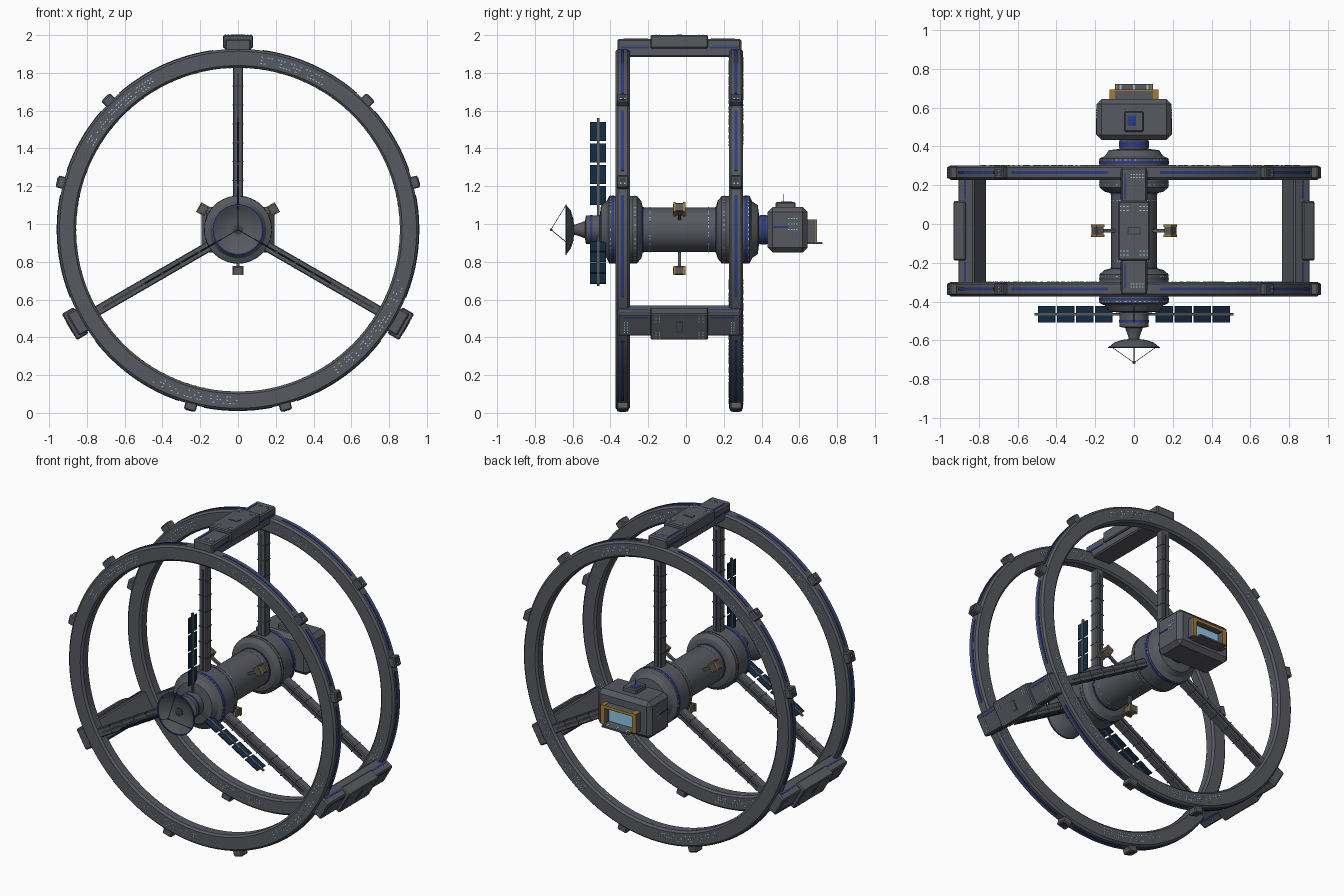
import bpy, math, random
from mathutils import Matrix, Vector

if "Cube" in bpy.data.objects:
    bpy.data.objects.remove(bpy.data.objects["Cube"])

random.seed(4)
CY, CZ = -0.035, 0.97          # middle of the twin rings, height of the hub axis
RINGS = (-0.335, 0.265)        # y of each ring
ARMS = (90, 210, 330)          # spoke / bridge directions
GAPS = (30, 150, 270)          # directions between the spokes


def material(name, rgb):
    m = bpy.data.materials.new(name)
    m.diffuse_color = (*rgb, 1)
    m.use_nodes = True
    m.node_tree.nodes["Principled BSDF"].inputs["Base Color"].default_value = m.diffuse_color
    return m


HULL = material("hull grey", (0.095, 0.10, 0.115))
DARK = material("dark panel grey", (0.045, 0.048, 0.056))
BLUE = material("navy stripe", (0.022, 0.045, 0.23))
GLOW = material("window blue", (0.28, 0.58, 0.80))
GOLD = material("amber trim", (0.36, 0.20, 0.03))
SOLAR = material("solar cell", (0.007, 0.025, 0.055))


def finish(name, verts, faces, mat, bevel=0):
    me = bpy.data.meshes.new(name)
    me.from_pydata(verts, [], faces)
    me.materials.append(mat)
    ob = bpy.data.objects.new(name, me)
    bpy.context.collection.objects.link(ob)
    if bevel:
        b = ob.modifiers.new("bevel", "BEVEL")
        b.width, b.segments = bevel, 1
    return ob


def boxes(name, mat, items, bevel=0):
    """One object from many boxes, each (matrix, size)."""
    verts, faces = [], []
    for m, s in items:
        n = len(verts)
        verts += [m @ Vector((x * s[0] / 2, y * s[1] / 2, z * s[2] / 2))
                  for x in (-1, 1) for y in (-1, 1) for z in (-1, 1)]
        faces += [[n + i for i in f] for f in ((0, 1, 3, 2), (4, 6, 7, 5), (0, 4, 5, 1),
                                               (2, 3, 7, 6), (0, 2, 6, 4), (1, 5, 7, 3))]
    return finish(name, verts, faces, mat, bevel)


def frame(deg, y, r, t=0):
    """Local x = tangent, y = hub axis, z = outward."""
    a = math.radians(deg)
    c, s = math.cos(a), math.sin(a)
    return Matrix(((s, 0, c, r * c + t * s), (0, 1, 0, y),
                   (-c, 0, s, CZ + r * s - t * c), (0, 0, 0, 1)))


def at(x, y, z):
    return Matrix.Translation((x, y, z))


def rod(p, q, w):
    p, q = Vector(p), Vector(q)
    d = q - p
    return (at(*((p + q) / 2)) @ d.to_track_quat('Z', 'Y').to_matrix().to_4x4(), (w, w, d.length))


def lathe(name, profile, mat, segs=48, arc=None, closed=False, angle=25):
    """Turn (y, r) points round the hub axis; arc = (start, end) degrees for a part turn."""
    a0, a1 = arc or (0, 360)
    n, k = (segs + 1 if arc else segs), len(profile)
    verts, faces = [], []
    for i in range(n):
        a = math.radians(a0 + (a1 - a0) * i / segs)
        verts += [(r * math.cos(a), y, CZ + r * math.sin(a)) for y, r in profile]
    for i in range(segs):
        j = (i + 1) % n
        for p in range(k if closed else k - 1):
            q = (p + 1) % k
            faces.append((i * k + p, i * k + q, j * k + q, j * k + p))
    if arc:
        faces += [tuple(range(k))[::-1], tuple(range((n - 1) * k, n * k))]
    elif not closed:
        faces += [tuple(i * k for i in range(n)), tuple(i * k + k - 1 for i in range(n))[::-1]]
    ob = finish(name, verts, faces, mat)
    ob.data.shade_smooth()
    ob.data.set_sharp_from_angle(angle=math.radians(angle))
    return ob


def band(name, y0, y1, r, mat, arc=None, segs=48):
    return lathe(name, [(y0, r - 0.01), (y0, r), (y1, r), (y1, r - 0.01)], mat, segs, arc, True)


# Twin habitat rings with chamfered section, blue rim stripes and windows
w, c, R0, R1 = 0.0375, 0.012, 0.857, 0.957
ring_windows = []
for y in RINGS:
    lathe("habitat_ring", [(y - w, R0 + c), (y - w, R1 - c), (y - w + c, R1), (y + w - c, R1),
                           (y + w, R1 - c), (y + w, R0 + c), (y + w - c, R0), (y - w + c, R0)],
          HULL, 120, closed=True)
    for g in GAPS:
        for a, b in ((-52, -19), (-11, 11), (19, 52)):
            band("ring_stripe", y - 0.008, y + 0.008, R1 + 0.003, BLUE, (g + a, g + b), 20)
    for side in (-1, 1):
        for a, b in ((60, 82), (120, 150), (241, 270), (305, 343)):
            for r in (0.888, 0.905, 0.922):
                d = a
                while d < b:
                    if random.random() < 0.5:
                        ring_windows.append((frame(d, y + side * w, r), (0.009, 0.004, 0.005)))
                    d += 1.1
    for d in range(0, 360, 3):      # sparse lights on the inner rim
        if random.random() < 0.35:
            ring_windows.append((frame(d, y + random.choice((-.012, .012)), R0), (0.012, 0.005, 0.003)))
boxes("ring_windows", GLOW, ring_windows)

# Small pods on the ring rims
pods = [(g + o, y) for g in GAPS for o in (-15, 15) for y in RINGS]
boxes("ring_pods", HULL, [(frame(a, y, 0.966), (0.064, 0.062, 0.05)) for a, y in pods], 0.006)
boxes("ring_pod_caps", DARK, [(frame(a, y, 0.991), (0.04, 0.036, 0.004)) for a, y in pods])
boxes("ring_pod_lights", GLOW, [(frame(a, y + o, 0.992, 0.012), (0.006, 0.008, 0.005))
                                for a, y in pods for o in (-0.01, 0.01)])

# Spokes with dark seams
spokes = [(a, y) for a in ARMS for y in RINGS]
boxes("spokes", HULL, [(frame(a, y, 0.49), (0.054, 0.054, 0.78)) for a, y in spokes], 0.005)
boxes("spoke_seams", DARK, [(frame(a, y, 0.26 + 0.1 * i), (0.057, 0.057, 0.005))
                            for a, y in spokes for i in range(6)])
boxes("spoke_ribs", DARK, [(frame(a, y, 0.5), (0.012, 0.060, 0.66)) for a, y in spokes])

# Bridges joining the rings, with raised deck, hatch, stripes and windows
boxes("bridges", HULL, [(frame(a, CY, 0.962), (0.136, 0.655, 0.096)) for a in ARMS], 0.008)
boxes("bridge_decks", HULL, [(frame(a, CY, 0.995), (0.16, 0.305, 0.07)) for a in ARMS], 0.006)
boxes("bridge_hatch_rims", DARK, [(frame(a, CY, 1.029), (0.066, 0.038, 0.005)) for a in ARMS])
boxes("bridge_hatches", HULL, [(frame(a, CY, 1.030), (0.056, 0.028, 0.006)) for a in ARMS])
boxes("bridge_stripes", BLUE,
      [(frame(a, CY + o, 1.010, -0.045), (0.010, 0.13, 0.004)) for a in ARMS for o in (-0.23, 0.23)] +
      [(frame(a, CY + o, 0.965, t), (0.004, 0.15, 0.012))
       for a in ARMS for o in (-0.235, 0.235) for t in (-0.068, 0.068)])
boxes("bridge_windows", GLOW,
      [(frame(a, CY + o, 1.030, t * 0.017), (0.009, 0.005, 0.004))
       for a in ARMS for o in (-0.125, -0.105, 0.105, 0.125) for t in (-4, -3, -2, 2, 3, 4)] +
      [(frame(a, CY + o, 1.010, t * 0.015), (0.008, 0.005, 0.004))
       for a in ARMS for o in (-0.29, -0.275, 0.275, 0.29) for t in (-1, 0, 1, 2, 3)])

# Hub drum, end flanges and collars
lathe("hub_drum", [(CY - 0.22, 0.118), (CY + 0.22, 0.118)], HULL)
flange = [(0.195, 0.125), (0.202, 0.152), (0.224, 0.178), (0.372, 0.178),
          (0.385, 0.15), (0.415, 0.13), (0.422, 0.075)]
hub_windows = []
for s in (-1, 1):
    lathe("hub_flange", [(CY + s * y, r) for y, r in flange], HULL)
    band("flange_band", CY + s * 0.345, CY + s * 0.36, 0.180, BLUE)
    band("flange_groove", CY + s * 0.245, CY + s * 0.25, 0.1795, DARK)
    band("drum_band", CY + s * 0.188, CY + s * 0.197, 0.121, BLUE)
    for d in range(0, 360, 8):
        for y, r in ((0.365, 0.178), (0.235, 0.178), (0.155, 0.118)):
            if random.random() < 0.6:
                hub_windows.append((frame(d, CY + s * y, r), (0.009, 0.005, 0.004)))
boxes("hub_windows", GLOW, hub_windows)
lathe("rear_collar", [(0.38, 0.075), (0.45, 0.075)], HULL, 32)
band("rear_collar_band", 0.395, 0.425, 0.078, BLUE, segs=32)
lathe("front_collar", [(-0.45, 0.075), (-0.53, 0.075), (-0.535, 0.045), (-0.585, 0.028), (-0.60, 0.028)],
      HULL, 32)
band("front_collar_band", -0.508, -0.495, 0.077, BLUE, segs=32)

# Dish antenna with feed and struts
lathe("dish", [(-0.592, 0.02), (-0.597, 0.06), (-0.610, 0.10), (-0.635, 0.132),
               (-0.637, 0.128), (-0.616, 0.095), (-0.604, 0.055), (-0.600, 0.001)], HULL, angle=50)
lathe("dish_rim", [(-0.633, 0.134), (-0.639, 0.134), (-0.639, 0.126), (-0.633, 0.126)], BLUE, closed=True)
lathe("dish_boss", [(-0.598, 0.026), (-0.608, 0.026), (-0.612, 0.012)], DARK, 24)
boxes("feed_struts", DARK, [rod(frame(a, -0.635, 0.13).translation, (0, -0.715, CZ), 0.003) for a in ARMS])
lathe("feed_tip", [(-0.708, 0.003), (-0.711, 0.007), (-0.717, 0.007), (-0.720, 0.003)], HULL, 12)

# Solar wings, edge-on from the front
boxes("solar_booms", HULL, [(frame(a, -0.465, 0.325), (0.010, 0.012, 0.53)) for a in ARMS])
boxes("solar_panels", SOLAR, [(frame(a, -0.465, 0.18 + 0.113 * i), (0.006, 0.085, 0.101))
                              for a in ARMS for i in range(4)])

# Tanks on stalks round the drum
boxes("tank_stalks", HULL, [(frame(a, CY, 0.155), (0.016, 0.016, 0.10)) for a in GAPS])
boxes("tanks", HULL, [(frame(a, CY, 0.216), (0.052, 0.066, 0.046)) for a in GAPS], 0.004)
boxes("tank_trim", GOLD, [(frame(a, CY + o, 0.216), (0.058, 0.012, 0.049)) for a in GAPS for o in (-0.026, 0.026)])

# Command module with roof hatch, side marks and mast
boxes("command_module", HULL, [(at(0, 0.538, CZ), (0.385, 0.212, 0.24))], 0.026)
boxes("roof_hatch", HULL, [(at(0, 0.527, 1.10), (0.10, 0.105, 0.034))], 0.006)
boxes("roof_hatch_panel", BLUE, [(at(-0.012, 0.532, 1.117), (0.044, 0.056, 0.004))])
boxes("roof_mast", DARK, [(at(0, 0.515, 1.135), (0.003, 0.003, 0.05))])
boxes("module_stripes", BLUE, [(at(s * 0.1925, 0.50, 0.985), (0.004, 0.08, 0.010)) for s in (-1, 1)])
boxes("module_windows", GLOW, [(at(s * 0.1925, 0.545 + 0.014 * i, z), (0.004, 0.008, 0.005))
                               for s in (-1, 1) for i in range(4) for z in (0.97, 1.0, 1.03)])

# Open docking bay: grey walls, amber frame, lit back wall and landing shelf
boxes("bay_walls", HULL, [(at(s * 0.112, 0.663, 0.96), (0.026, 0.046, 0.12)) for s in (-1, 1)] +
      [(at(0, 0.663, 1.012), (0.20, 0.046, 0.016))])
boxes("bay_frame", GOLD, [(at(s * 0.112, 0.689, 0.96), (0.028, 0.008, 0.125)) for s in (-1, 1)] +
      [(at(s * 0.112, 0.665, 1.021), (0.026, 0.05, 0.004)) for s in (-1, 1)] +
      [(at(0, 0.689, 1.012), (0.20, 0.008, 0.018))])
boxes("bay_back_wall", GLOW, [(at(0, 0.646, 0.955), (0.196, 0.006, 0.10))])
boxes("bay_shelf", HULL, [(at(0, 0.682, 0.898), (0.196, 0.08, 0.010))])
boxes("bay_shelf_edge", GOLD, [(at(s * 0.09, 0.70, 0.904), (0.008, 0.04, 0.004)) for s in (-1, 1)])
boxes("bay_lights", GLOW, [(at(s * 0.07, 0.70, 0.904), (0.010, 0.03, 0.003)) for s in (-1, 0, 1)])
